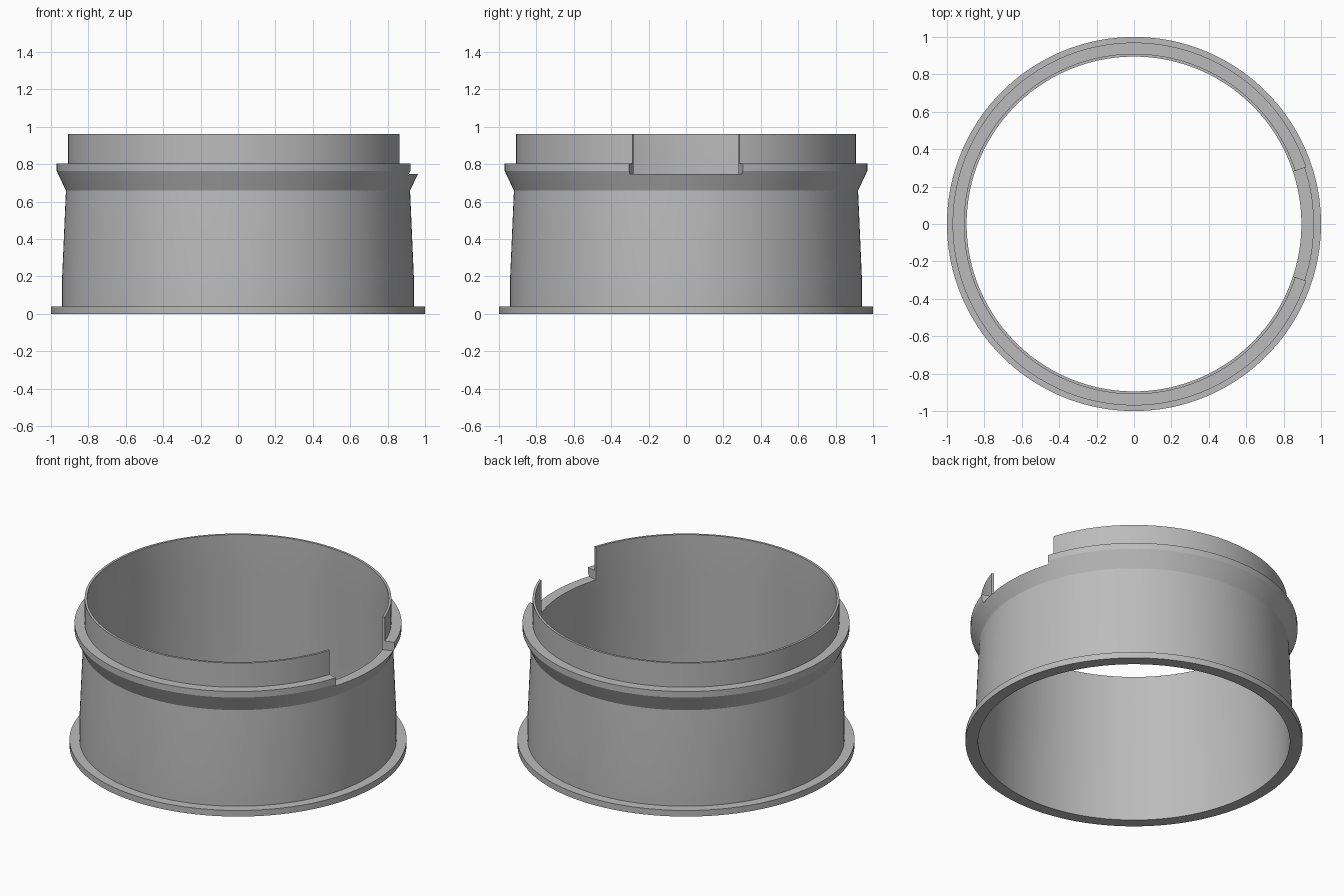
import bpy, bmesh, math
from mathutils import Matrix, Vector

if "Cube" in bpy.data.objects:
    bpy.data.objects.remove(bpy.data.objects["Cube"], do_unlink=True)

SIDES = 180
NOTCH_ANGLE = math.radians(18.25)
NOTCH_FLOOR = 0.748

grey = bpy.data.materials.new("plain_grey")
grey.use_nodes = True
grey.diffuse_color = (0.5, 0.5, 0.5, 1)
grey.node_tree.nodes["Principled BSDF"].inputs["Base Color"].default_value = (0.5, 0.5, 0.5, 1)


def add_object(name, bm):
    bmesh.ops.recalc_face_normals(bm, faces=bm.faces)
    mesh = bpy.data.meshes.new(name)
    bm.to_mesh(mesh)
    bm.free()
    mesh.materials.append(grey)
    obj = bpy.data.objects.new(name, mesh)
    bpy.context.collection.objects.link(obj)
    return obj


def lathe(name, profile):
    """Revolve a closed (radius, height) outline about the z axis."""
    bm = bmesh.new()
    rings = []
    for i in range(SIDES):
        turn = Matrix.Rotation(math.tau * i / SIDES, 3, 'Z')
        rings.append([bm.verts.new(turn @ Vector((r, 0, z))) for r, z in profile])
    n = len(profile)
    for i, ring in enumerate(rings):
        after = rings[(i + 1) % SIDES]
        for j in range(n):
            k = (j + 1) % n
            bm.faces.new((ring[j], after[j], after[k], ring[k]))
    return add_object(name, bm)


def wedge(name, half_angle, reach, bottom, top):
    """Triangular prism opening from the axis towards +x."""
    bm = bmesh.new()
    y = reach * math.tan(half_angle)
    base = bm.faces.new([bm.verts.new((px, py, bottom))
                         for px, py in ((0, 0), (reach, -y), (reach, y))])
    grown = bmesh.ops.extrude_face_region(bm, geom=[base])["geom"]
    bmesh.ops.translate(bm, vec=(0, 0, top - bottom),
                        verts=[v for v in grown if isinstance(v, bmesh.types.BMVert)])
    return add_object(name, bm)


# Foot flange, tapered wall, flared rim and thin upper collar in one outline
outer = [(1, 0), (1, 0.04), (0.94, 0.04), (0.94, 0.2), (0.92, 0.66),
         (0.97, 0.765), (0.97, 0.805), (0.91, 0.805), (0.91, 0.963)]
inner = [(0.895, 0.963), (0.895, 0.7), (0.925, 0.2), (0.925, 0)]
ring = lathe("collared_ring", outer + inner)

# Notch through the rim and collar on the left side
cutter = wedge("notch_cutter", NOTCH_ANGLE, 1.5, NOTCH_FLOOR, 1.2)
cutter.hide_render = True
cut = ring.modifiers.new("notch", 'BOOLEAN')
cut.operation = 'DIFFERENCE'
cut.solver = 'EXACT'
cut.object = cutter

bpy.ops.object.select_all(action='DESELECT')
ring.select_set(True)
bpy.context.view_layer.objects.active = ring
bpy.ops.object.modifier_apply(modifier=cut.name)
bpy.data.objects.remove(cutter, do_unlink=True)
bpy.ops.object.shade_smooth_by_angle(angle=math.radians(22))
